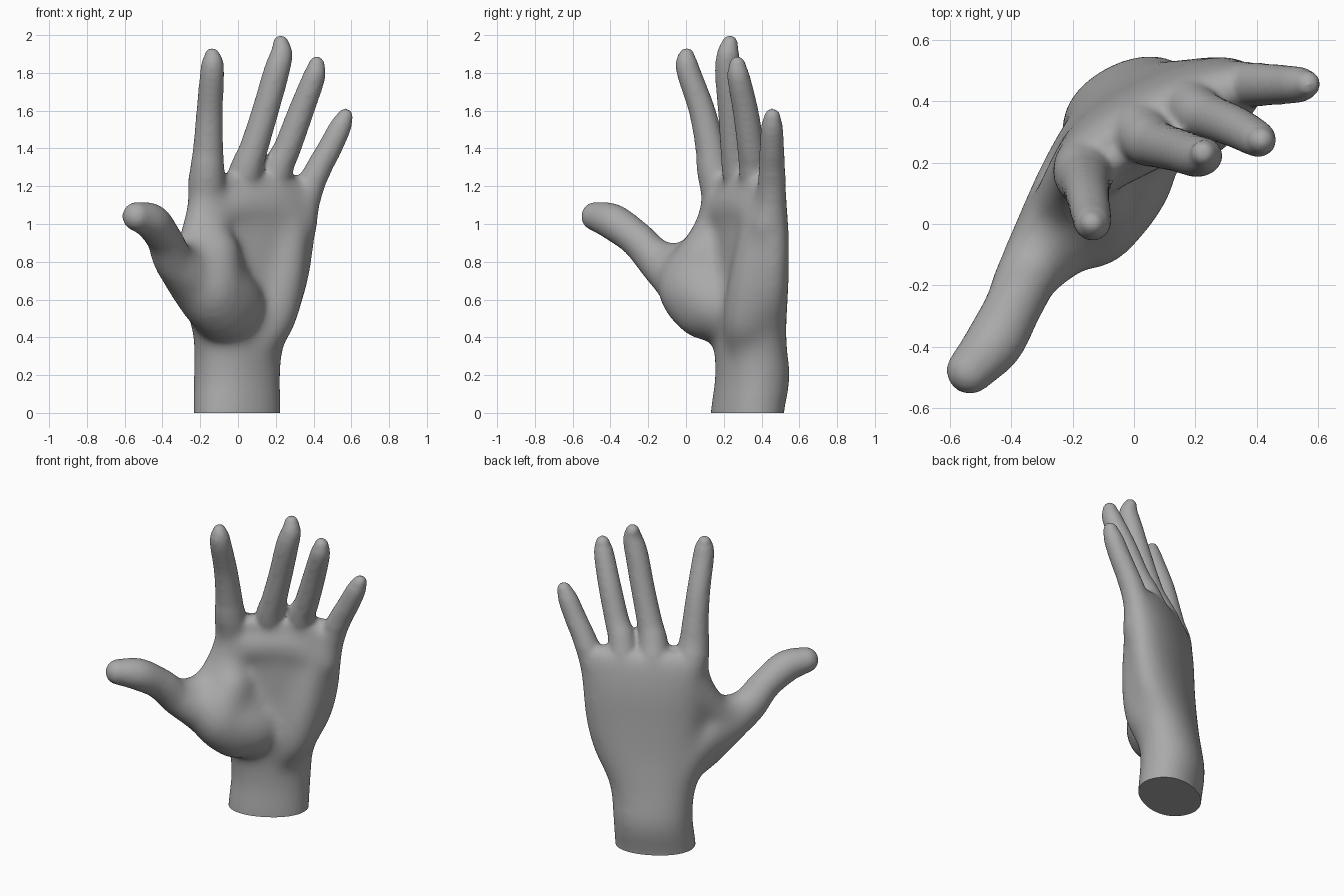
import bpy, bmesh
from math import sin, cos, pi, radians
from mathutils import Vector

cube = bpy.data.objects.get("Cube")
if cube:
    bpy.data.objects.remove(cube, do_unlink=True)

skin = bpy.data.materials.new("plain_grey")
skin.use_nodes = True
GREY = (0.4, 0.4, 0.4, 1)
skin.diffuse_color = GREY
skin.node_tree.nodes["Principled BSDF"].inputs["Base Color"].default_value = GREY

bm = bmesh.new()
SIDES = 32
UP = Vector((0, 0, 1))


def spline(points, steps=6):
    """Smooth curve through tuples of any length."""
    pts = [points[0]] + list(points) + [points[-1]]
    out = []
    for a, b, c, d in zip(pts, pts[1:], pts[2:], pts[3:]):
        for i in range(steps):
            t = i / steps
            out.append([q + t / 2 * (r - p + t * (2 * p - 5 * q + 4 * r - s + t * (3 * (q - r) + s - p)))
                        for p, q, r, s in zip(a, b, c, d)])
    return out + [list(points[-1])]


def loft(rings):
    rows = [[bm.verts.new(co) for co in ring] for ring in rings]
    for low, high in zip(rows, rows[1:]):
        for i in range(SIDES):
            j = (i + 1) % SIDES
            bm.faces.new((low[i], low[j], high[j], high[i]))
    bm.faces.new(rows[0][::-1])
    bm.faces.new(rows[-1])


def tube(points, side=Vector((0.9, 0.43, 0))):
    """Round limb through (x, y, z, radius), with domed ends."""
    path = [(Vector(p[:3]), p[3]) for p in spline(points)]
    tangents = [(path[min(i + 1, len(path) - 1)][0] - path[max(i - 1, 0)][0]).normalized()
                for i in range(len(path))]
    stations = [(p, r, t) for (p, r), t in zip(path, tangents)]

    def dome(station, sign):
        p, r, t = station
        return [(p + t * sign * r * sin(a), r * cos(a), t)
                for a in (radians(15 * k) for k in range(1, 6))]
    stations = dome(stations[0], -1)[::-1] + stations + dome(stations[-1], 1)
    rings = []
    for p, r, t in stations:
        u = (side - t * side.dot(t)).normalized()
        v = t.cross(u)
        rings.append([p + r * (u * cos(2 * pi * i / SIDES) + v * sin(2 * pi * i / SIDES))
                      for i in range(SIDES)])
    loft(rings)


def slab(sections, power=2.15):
    """Rounded body through (z, x, y, half width, half depth, turn)."""
    rings = []
    for z, x, y, a, b, turn in spline(sections):
        ring = []
        c, s = cos(radians(turn)), sin(radians(turn))
        for i in range(SIDES):
            w = 2 * pi * i / SIDES
            cx, sy = cos(w), sin(w)
            u = a * abs(cx) ** (2 / power) * (1 if cx > 0 else -1)
            v = b * abs(sy) ** (2 / power) * (1 if sy > 0 else -1)
            ring.append((x + u * c - v * s, y + u * s + v * c, z))
        rings.append(ring)
    loft(rings)


# wrist and palm
slab([(-.1, -.005, .325, .24, .173, 28), (0, -.005, .325, .24, .173, 28),
      (.2, -.005, .352, .238, .18, 28), (.4, .008, .337, .262, .168, 28),
      (.6, .045, .336, .328, .155, 27), (.8, .07, .342, .355, .142, 26),
      (1, .075, .34, .37, .132, 26), (1.14, .08, .332, .375, .118, 26),
      (1.22, .075, .327, .345, .092, 27), (1.26, .07, .32, .28, .05, 27)])
# pads across the finger roots
tube([(-.14, .175, 1.06, .1), (.02, .258, 1.09, .105), (.19, .348, 1.08, .103), (.33, .43, 1, .1)], UP)
# webs between the fingers
tube([(-.14, .18, 1.2, .06), (.05, .28, 1.215, .063), (.21, .36, 1.215, .063), (.35, .43, 1.13, .06)], UP)
# index finger
tube([(-.13, .24, .92, .09), (-.163, .188, 1.14, .106), (-.162, .146, 1.3, .09), (-.158, .13, 1.4, .08),
      (-.15, .085, 1.6, .07), (-.137, .015, 1.8, .064), (-.135, .002, 1.87, .055), (-.137, .003, 1.892, .042)])
# middle finger
tube([(-.005, .33, .92, .09), (.012, .312, 1.14, .103), (.048, .275, 1.3, .087), (.083, .258, 1.4, .076),
      (.145, .24, 1.6, .071), (.202, .222, 1.8, .069), (.23, .223, 1.9, .06), (.226, .232, 1.958, .043)])
# ring finger
tube([(.165, .405, .92, .09), (.176, .393, 1.13, .098), (.213, .362, 1.3, .083), (.26, .345, 1.4, .073),
      (.335, .315, 1.6, .068), (.403, .278, 1.78, .06), (.416, .272, 1.845, .044)])
# little finger
tube([(.3, .435, .87, .09), (.345, .45, 1.07, .088), (.385, .455, 1.2, .077), (.43, .455, 1.3, .069),
      (.485, .455, 1.4, .065), (.54, .455, 1.51, .059), (.567, .457, 1.569, .044)])
# thumb and its pad
tube([(-.535, -.478, 1.04, .078), (-.455, -.385, 1.01, .096), (-.39, -.26, .92, .094),
      (-.335, -.14, .8, .113), (-.225, -.01, .7, .16), (-.12, .09, .62, .198), (-.05, .17, .57, .19)])
# ball of the thumb
tube([(-.09, .1, .55, .17), (-.15, .035, .67, .185), (-.12, .1, .84, .14)])
# web between thumb and index finger
tube([(-.31, -.1, .8, .1), (-.25, .04, .83, .1), (-.2, .14, .98, .1), (-.175, .17, 1.13, .09)])
# back of the thumb root, running down to the wrist
tube([(-.3, -.07, .76, .11), (-.215, .1, .69, .125), (-.14, .22, .56, .135), (-.1, .28, .38, .135)])
# web filling between thumb root and palm
tube([(-.15, .14, .95, .11), (-.12, .13, .8, .14), (-.06, .18, .62, .16)])
# heel pad under the little finger
tube([(.13, .31, .4, .11), (.18, .325, .5, .13), (.23, .355, .7, .13), (.27, .39, .95, .11)])

bmesh.ops.recalc_face_normals(bm, faces=bm.faces)
draft = bpy.data.meshes.new("hand_draft")
bm.to_mesh(draft)
bm.free()
hand = bpy.data.objects.new("hand", draft)
bpy.context.collection.objects.link(hand)

# fuse the parts into one soft skin
fuse = hand.modifiers.new("fuse", 'REMESH')
fuse.mode = 'VOXEL'
fuse.voxel_size = 0.013
soften = hand.modifiers.new("soften", 'SMOOTH')
soften.factor = 0.5
soften.iterations = 10
graph = bpy.context.evaluated_depsgraph_get()
mesh = bpy.data.meshes.new_from_object(hand.evaluated_get(graph))
hand.modifiers.clear()
hand.data = mesh
bpy.data.meshes.remove(draft)

# blend the pads into the palm, fading towards the fingers, thumb and wrist
bm = bmesh.new()
bm.from_mesh(mesh)
PASSES = 60
for i in range(PASSES):
    fade = i / PASSES
    zone = [v for v in bm.verts if 0.1 + 0.2 * fade < v.co.z < 1.25 - 0.15 * fade
            and v.co.y > -0.2 + 0.1 * fade]
    bmesh.ops.smooth_vert(bm, verts=zone, factor=0.5,
                          use_axis_x=True, use_axis_y=True, use_axis_z=True)

# flat cut through the wrist
cut = bmesh.ops.bisect_plane(bm, geom=bm.verts[:] + bm.edges[:] + bm.faces[:],
                             plane_co=(0, 0, 0), plane_no=(0, 0, 1), clear_inner=True)
rim = [e for e in cut["geom_cut"] if isinstance(e, bmesh.types.BMEdge)]
bmesh.ops.contextual_create(bm, geom=rim)
bmesh.ops.recalc_face_normals(bm, faces=bm.faces)
bm.to_mesh(mesh)
bm.free()
mesh.materials.clear()
mesh.materials.append(skin)

bpy.ops.object.select_all(action='DESELECT')
hand.select_set(True)
bpy.context.view_layer.objects.active = hand
bpy.ops.object.shade_smooth_by_angle(angle=radians(50))
